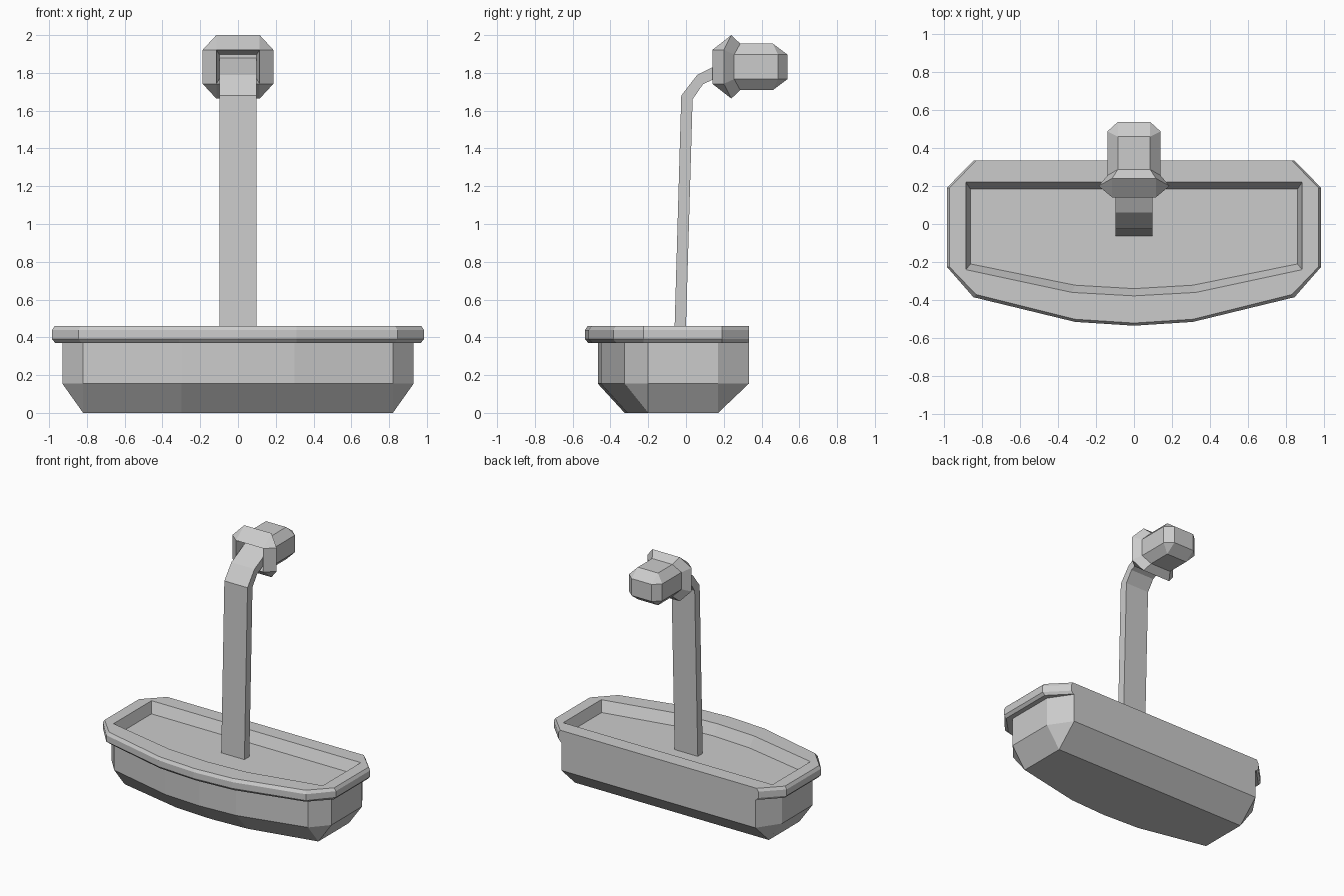
import bpy, bmesh

if "Cube" in bpy.data.objects:
    bpy.data.objects.remove(bpy.data.objects["Cube"])


def loft(name, loops):
    """Bridge equal-length closed loops, cap both ends, weld collapsed corners."""
    bm = bmesh.new()
    rings = [[bm.verts.new(p) for p in loop] for loop in loops]
    n = len(rings[0])
    for a, b in zip(rings, rings[1:]):
        for i in range(n):
            j = (i + 1) % n
            bm.faces.new((a[i], a[j], b[j], b[i]))
    bm.faces.new(rings[0][::-1])
    bm.faces.new(rings[-1])
    bmesh.ops.remove_doubles(bm, verts=bm.verts, dist=0.0005)
    bmesh.ops.recalc_face_normals(bm, faces=bm.faces)
    mesh = bpy.data.meshes.new(name)
    bm.to_mesh(mesh)
    bm.free()
    obj = bpy.data.objects.new(name, mesh)
    bpy.context.collection.objects.link(obj)
    return obj


def tray_loop(z, front, mid, corner_front, side_front, side_back, corner_back):
    """Bow-fronted outline: right-hand points mirrored across x = 0."""
    right = [mid, corner_front, side_front, side_back, corner_back]
    pts = [(0, front)] + right + [(-x, y) for x, y in reversed(right)]
    return [(x, y, z) for x, y in pts]


def rim(z, d):
    """Rim outline, shrunk inwards by d with the back kept flush."""
    return tray_loop(z, -0.535 + d, (0.31, -0.515 + d), (0.845 - d, -0.385 + d),
                     (0.985 - d, -0.225), (0.985 - d, 0.19), (0.845 - d, 0.333))


# Basin: tapered foot, upright body, bevelled rim and sunken floor
loft("basin", [
    tray_loop(0.0, -0.325, (0.30, -0.31), (0.82, -0.20), (0.82, -0.20), (0.82, 0.17), (0.82, 0.17)),
    tray_loop(0.155, -0.467, (0.30, -0.45), (0.82, -0.325), (0.93, -0.20), (0.93, 0.17), (0.82, 0.333)),
    tray_loop(0.37, -0.467, (0.30, -0.45), (0.82, -0.325), (0.93, -0.20), (0.93, 0.17), (0.82, 0.333)),
    rim(0.37, 0.018),
    rim(0.39, 0.0),
    rim(0.438, 0.0),
    rim(0.46, 0.014),
    tray_loop(0.46, -0.378, (0.325, -0.36), (0.885, -0.24), (0.885, -0.24), (0.885, 0.22), (0.885, 0.22)),
    tray_loop(0.38, -0.34, (0.31, -0.322), (0.86, -0.21), (0.86, -0.21), (0.86, 0.183), (0.86, 0.183)),
])

# Post: flat bar leaning back slightly, then bending into the head (y, z pairs)
outer = [(-0.063, 0.36), (-0.025, 1.68), (0.06, 1.79), (0.25, 1.885)]
inner = [(-0.003, 0.36), (0.035, 1.66), (0.09, 1.74), (0.25, 1.815)]
loft("post", [[(-0.098, *o), (0.098, *o), (0.098, *i), (-0.098, *i)]
              for o, i in zip(outer, inner)])


def head_loop(flat_x, half_x, flat_z, half_z, y_top, y_side, zc=1.832):
    """Chamfered rectangle with separate depths for top/bottom and side points."""
    quarter = [(flat_x, half_z, y_top), (half_x, flat_z, y_side)]
    pts = []
    for sx, sz in ((1, 1), (1, -1), (-1, -1), (-1, 1)):
        q = quarter if sx == sz else quarter[::-1]
        pts += [(sx * x, y, zc + sz * z) for x, z, y in q]
    return pts


# Head: recessed socket, flared collar and faceted rear housing
loft("head", [
    head_loop(0.099, 0.099, 0.065, 0.065, 0.24, 0.24),
    head_loop(0.115, 0.115, 0.09, 0.09, 0.14, 0.14),
    head_loop(0.115, 0.187, 0.09, 0.168, 0.24, 0.20),
    head_loop(0.085, 0.14, 0.065, 0.123, 0.287, 0.255),
    head_loop(0.085, 0.14, 0.065, 0.123, 0.46, 0.487),
    head_loop(0.085, 0.085, 0.065, 0.065, 0.537, 0.537),
])
